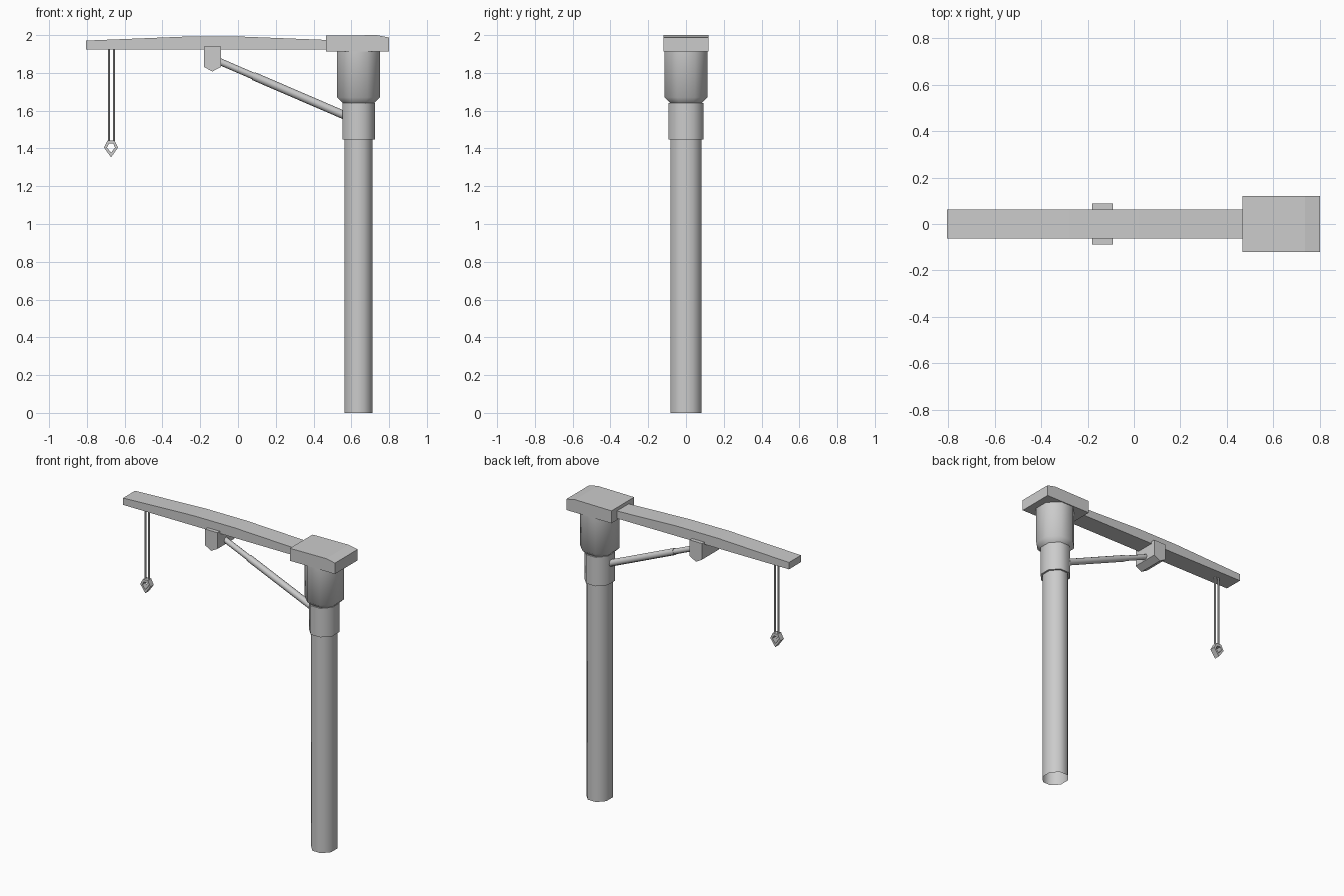
import bpy, bmesh, math
from mathutils import Vector

if "Cube" in bpy.data.objects:
    bpy.data.objects.remove(bpy.data.objects["Cube"])

PX = 0.638  # column axis


def finish(name, bm, smooth=False):
    bmesh.ops.recalc_face_normals(bm, faces=bm.faces)
    me = bpy.data.meshes.new(name)
    bm.to_mesh(me)
    bm.free()
    ob = bpy.data.objects.new(name, me)
    bpy.context.collection.objects.link(ob)
    if smooth:
        bpy.ops.object.select_all(action='DESELECT')
        bpy.context.view_layer.objects.active = ob
        ob.select_set(True)
        bpy.ops.object.shade_smooth_by_angle(angle=math.radians(50))
    return ob


def slab(name, profile, half):
    """Extrude an x-z profile symmetrically along y."""
    bm = bmesh.new()
    f = bm.faces.new([bm.verts.new((x, -half, z)) for x, z in profile])
    ext = bmesh.ops.extrude_face_region(bm, geom=[f], use_keep_orig=True)
    verts = [v for v in ext['geom'] if isinstance(v, bmesh.types.BMVert)]
    bmesh.ops.translate(bm, verts=verts, vec=(0, 2 * half, 0))
    return finish(name, bm)


def stack(name, rings, n=8):
    """Loft n-sided rings (half x, half y, z) about the column axis."""
    bm = bmesh.new()
    k = 1 / math.cos(math.pi / n)
    loops = []
    for rx, ry, z in rings:
        angs = [2 * math.pi * (i + 0.5) / n for i in range(n)]
        loops.append([bm.verts.new((PX + rx * k * math.cos(a), ry * k * math.sin(a), z)) for a in angs])
    for a, b in zip(loops, loops[1:]):
        for i in range(n):
            j = (i + 1) % n
            bm.faces.new((a[i], a[j], b[j], b[i]))
    return finish(name, bm, True)


def rod(name, p, q, r, n=8):
    p, q = Vector(p), Vector(q)
    bm = bmesh.new()
    bmesh.ops.create_cone(bm, cap_ends=True, segments=n, radius1=r, radius2=r, depth=(q - p).length)
    rot = (q - p).to_track_quat('Z', 'Y').to_matrix().to_4x4()
    bmesh.ops.transform(bm, matrix=rot, verts=bm.verts)
    bmesh.ops.translate(bm, verts=bm.verts, vec=(p + q) / 2)
    return finish(name, bm, True)


# Column: open-bottomed post, collar, and swivel drum
stack("column", [(0.074, 0.082, 0), (0.074, 0.082, 1.46)])
stack("collar", [(0.074, 0.082, 1.447), (0.086, 0.093, 1.447), (0.086, 0.093, 1.64), (0.06, 0.06, 1.64)])
stack("swivel_drum", [(0.078, 0.078, 1.635), (0.114, 0.114, 1.67), (0.114, 0.114, 1.92)])

# Head block with a sloped rear top edge
slab("head_block", [(0.467, 1.914), (0.80, 1.914), (0.80, 1.987), (0.735, 2.0), (0.467, 1.997)], 0.12)

# Gently arched boom
slab("boom", [(-0.805, 1.925), (0.48, 1.925), (0.48, 1.974), (0.02, 1.992), (-0.28, 1.992), (-0.805, 1.971)], 0.063)

# Strut bracket under the boom
slab("strut_bracket", [(-0.18, 1.94), (-0.18, 1.832), (-0.136, 1.807), (-0.09, 1.832), (-0.09, 1.94)], 0.089)

# Telescopic strut: sleeve at the column, thinner rod at the bracket
a, b = Vector((-0.12, 0, 1.870)), Vector((0.60, 0, 1.560))
rod("strut_rod", a, a.lerp(b, 0.35), 0.018)
rod("strut_sleeve", a.lerp(b, 0.28), b, 0.022)

# Twin ropes
for i, x in enumerate((-0.683, -0.657)):
    rod(f"rope_{i + 1}", (x, 0, 1.425), (x, 0, 1.935), 0.006, 6)

# Shield-shaped lifting eye
outer = [(-0.69, 1.443), (-0.654, 1.443), (-0.635, 1.405), (-0.672, 1.353), (-0.71, 1.405)]
inner = [(-0.684, 1.425), (-0.66, 1.425), (-0.651, 1.405), (-0.672, 1.377), (-0.694, 1.405)]
bm = bmesh.new()
D = 0.018
rings = [[bm.verts.new((x, y, z)) for x, z in pts]
         for pts, y in ((outer, -D), (outer, D), (inner, D), (inner, -D))]
for k in range(4):
    r, s = rings[k], rings[(k + 1) % 4]
    for i in range(5):
        j = (i + 1) % 5
        bm.faces.new((r[i], r[j], s[j], s[i]))
finish("lifting_eye", bm)
